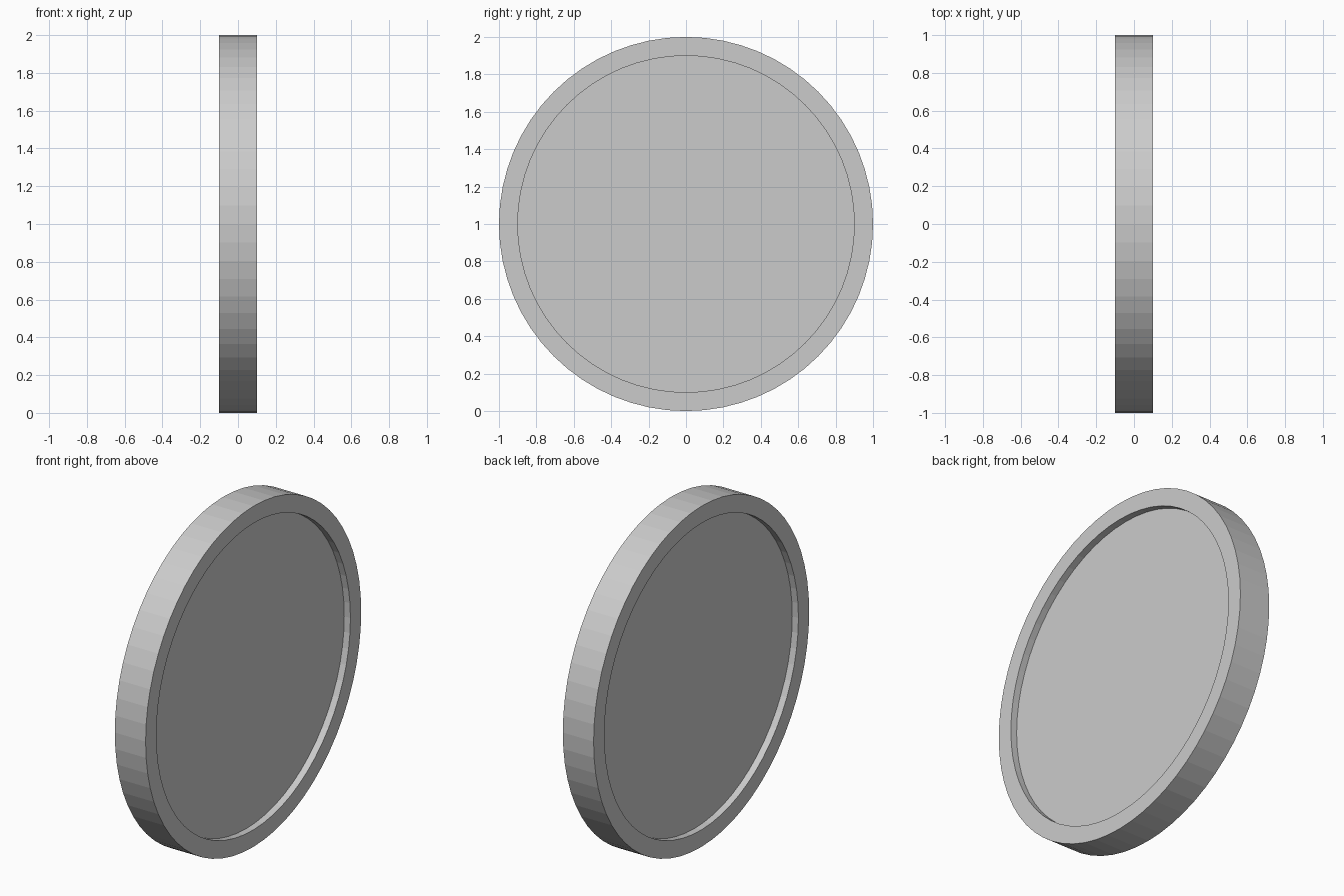
import bpy, bmesh, math

if "Cube" in bpy.data.objects:
    bpy.data.objects.remove(bpy.data.objects["Cube"])

SIDES = 64
R_OUT, R_IN = 1.0, 0.9      # rim radii
HALF, FLOOR = 0.10, 0.06    # half thickness of rim and of recessed web

bm = bmesh.new()


def ring(radius, x):
    """Circle of vertices around the x axis."""
    return [bm.verts.new((x, radius * math.cos(2 * math.pi * i / SIDES),
                          1 + radius * math.sin(2 * math.pi * i / SIDES)))
            for i in range(SIDES)]


# Lathe profile: recessed floor, recess wall, rim, outer edge, then the other side
profile = [(R_IN, -FLOOR), (R_IN, -HALF), (R_OUT, -HALF),
           (R_OUT, HALF), (R_IN, HALF), (R_IN, FLOOR)]
rings = [ring(r, x) for r, x in profile]
for a, b in zip(rings, rings[1:]):
    for i in range(SIDES):
        j = (i + 1) % SIDES
        bm.faces.new((a[i], a[j], b[j], b[i]))

# Recess floors on both sides
bm.faces.new(rings[0])
bm.faces.new(rings[-1])
bmesh.ops.recalc_face_normals(bm, faces=bm.faces[:])

mesh = bpy.data.meshes.new("rimmed_disc")
bm.to_mesh(mesh)
bm.free()
bpy.context.collection.objects.link(bpy.data.objects.new("rimmed_disc", mesh))
